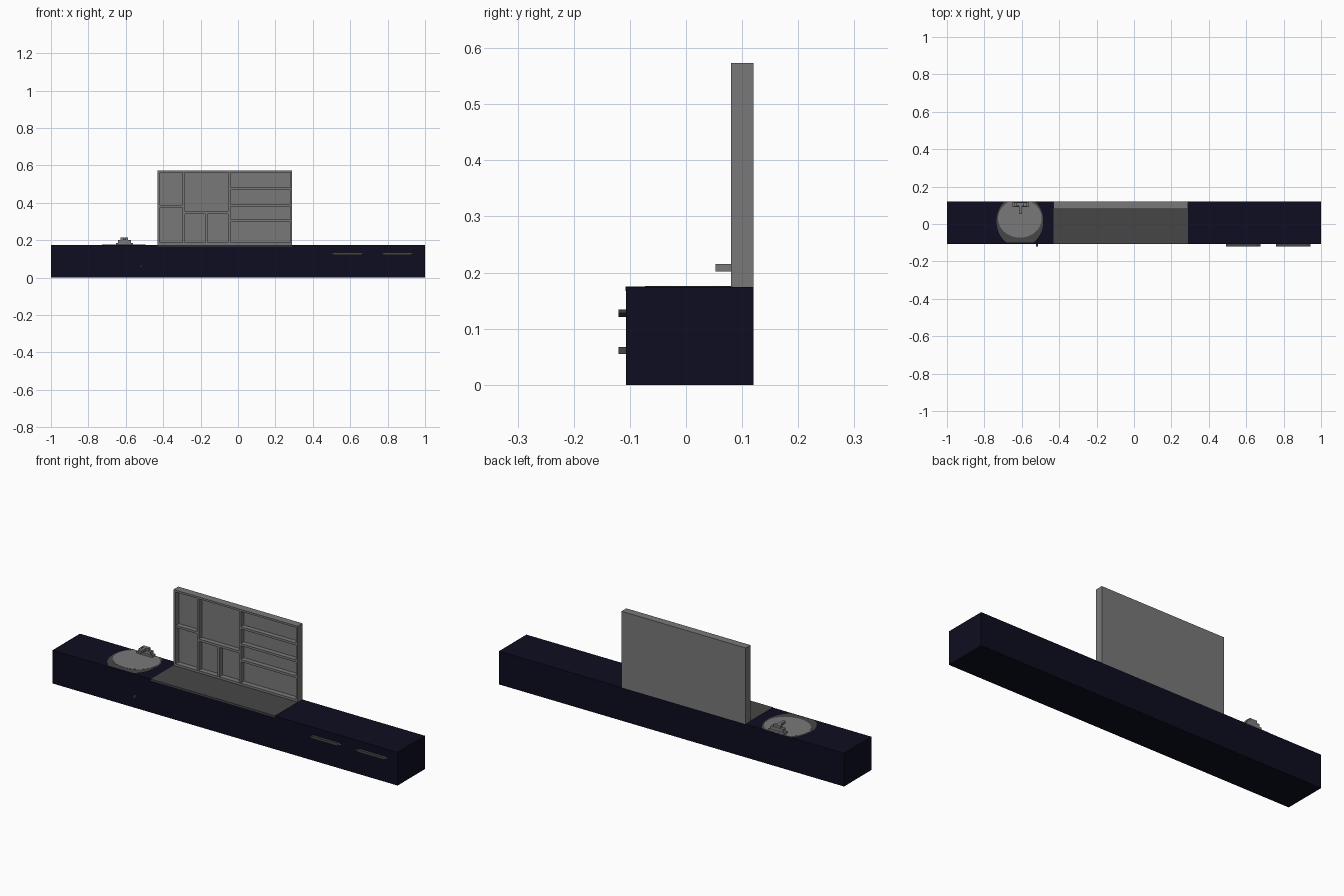
import bpy, bmesh, math

cube = bpy.data.objects.get("Cube")
if cube:
    bpy.data.objects.remove(cube, do_unlink=True)


def material(name, rgb):
    m = bpy.data.materials.new(name)
    m.use_nodes = True
    m.diffuse_color = (*rgb, 1)
    m.node_tree.nodes["Principled BSDF"].inputs["Base Color"].default_value = (*rgb, 1)
    return m


NAVY = material("dark navy", (0.004, 0.004, 0.015))
GREY = material("mid grey", (0.19, 0.19, 0.19))
DARK = material("dark grey", (0.061, 0.061, 0.061))


def finish(name, bm, mat):
    bmesh.ops.recalc_face_normals(bm, faces=bm.faces)
    mesh = bpy.data.meshes.new(name)
    bm.to_mesh(mesh)
    bm.free()
    mesh.materials.append(mat)
    ob = bpy.data.objects.new(name, mesh)
    bpy.context.collection.objects.link(ob)
    return ob


def add_box(bm, x0, x1, y0, y1, z0, z1):
    verts = bmesh.ops.create_cube(bm, size=1)["verts"]
    for v in verts:
        v.co = (x1 if v.co.x > 0 else x0, y1 if v.co.y > 0 else y0, z1 if v.co.z > 0 else z0)


def boxes(name, mat, *dims):
    bm = bmesh.new()
    for d in dims:
        add_box(bm, *d)
    return finish(name, bm, mat)


def prism(name, mat, points, offset):
    """Extrude a flat outline along an offset."""
    bm = bmesh.new()
    face = bm.faces.new([bm.verts.new(p) for p in points])
    ext = bmesh.ops.extrude_face_region(bm, geom=[face])["geom"]
    bmesh.ops.translate(bm, vec=offset, verts=[e for e in ext if isinstance(e, bmesh.types.BMVert)])
    return finish(name, bm, mat)


def clipped_disc(name, mat, cx, cy, rx, ry, z0, z1, y_min, y_max):
    """Thin oval plate whose front and back are cut straight."""
    pts = []
    for i in range(48):
        a = 2 * math.pi * (i + 0.5) / 48
        pts.append((cx + rx * math.cos(a), min(max(cy + ry * math.sin(a), y_min), y_max), z0))
    return prism(name, mat, pts, (0, 0, z1 - z0))


FRONT, BACK, TOP = -0.107, 0.12, 0.174

# Long counter and worktop inlay
boxes("counter", NAVY, (-1, 1, FRONT, BACK, 0, TOP))
boxes("worktop_inlay", DARK, (-0.43, 0.29, FRONT - 0.0005, 0.085, 0.167, TOP + 0.0015))

# Shelf unit: back panel, frame and dividers
X0, X1, Z1, T = -0.43, 0.29, 0.573, 0.006
Y0 = 0.08
YD = Y0 + 0.002
boxes("shelf_back", GREY, (X0, X1, 0.107, BACK, TOP, Z1))
boxes("shelf_frame", GREY,
      (X0, X0 + 0.013, Y0, 0.107, TOP, Z1),
      (X1 - 0.010, X1, Y0, 0.107, TOP, Z1),
      (X0 + 0.013, X1 - 0.010, Y0, 0.107, TOP, TOP + 0.013),
      (X0 + 0.013, X1 - 0.010, Y0, 0.107, Z1 - 0.010, Z1))
uprights = [(-0.29, TOP + 0.013, Z1 - 0.01), (-0.047, TOP + 0.013, Z1 - 0.01), (-0.17, TOP + 0.013, 0.34)]
boxes("shelf_uprights", GREY, *[(x - T, x + T, YD, 0.107, a, b) for x, a, b in uprights])
boards = [(0.382, X0 + 0.013, -0.296), (0.346, -0.284, -0.053),
          (0.475, -0.041, X1 - 0.01), (0.387, -0.041, X1 - 0.01), (0.304, -0.041, X1 - 0.01)]
boxes("shelf_boards", GREY, *[(a, b, YD, 0.107, z - T, z + T) for z, a, b in boards])

# Basin: rim and bowl plates
clipped_disc("basin_rim", DARK, -0.61, 0.015, 0.125, 0.14, TOP - 0.003, TOP + 0.001, -0.1, BACK)
clipped_disc("basin_bowl", GREY, -0.61, 0.03, 0.117, 0.103, TOP - 0.002, TOP + 0.002, -0.1, BACK - 0.001)

# Tap: base, cross handles, riser and spout
boxes("tap", GREY,
      (-0.652, -0.562, 0.092, 0.118, TOP, 0.186),
      (-0.642, -0.572, 0.094, 0.116, 0.186, 0.202),
      (-0.627, -0.587, 0.096, 0.114, 0.202, 0.215),
      (-0.615, -0.599, 0.053, 0.096, 0.202, 0.215))

# Drawer pulls with tapered ends
for side, cx in (("right", 0.585), ("left", 0.852)):
    outline = [(-0.092, 0.1275), (-0.07, 0.121), (0.07, 0.121),
               (0.092, 0.1275), (0.07, 0.134), (-0.07, 0.134)]
    prism("drawer_pull_" + side, DARK, [(cx + x, FRONT, z) for x, z in outline], (0, -0.013, 0))

# Small cupboard knob
boxes("cupboard_knob", DARK, (-0.524, -0.512, -0.12, FRONT, 0.055, 0.067))
